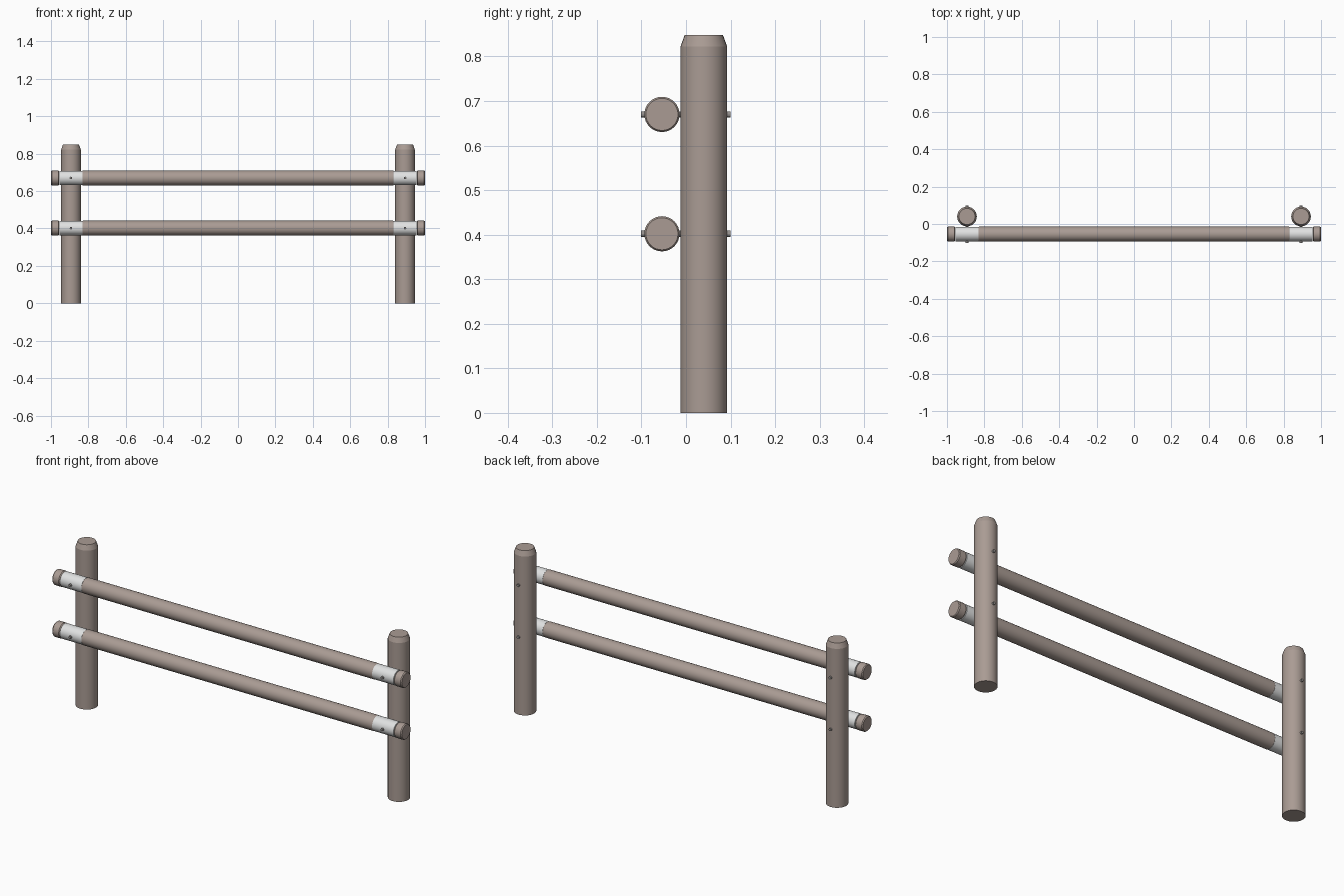
import bpy, math
from mathutils import Matrix

if "Cube" in bpy.data.objects:
    bpy.data.objects.remove(bpy.data.objects["Cube"])


def material(name, color):
    m = bpy.data.materials.new(name)
    m.diffuse_color = (*color, 1)
    m.use_nodes = True
    m.node_tree.nodes["Principled BSDF"].inputs["Base Color"].default_value = m.diffuse_color
    return m


WOOD = material("weathered wood", (0.40, 0.33, 0.295))
SLEEVE = material("pale sleeve", (0.75, 0.76, 0.76))
METAL = material("bolt metal", (0.30, 0.28, 0.27))


def lathe(name, profile, mat, matrix, sides=32):
    """Solid of revolution about local z from (radius, height) pairs."""
    verts, faces = [], []
    for r, h in profile:
        for i in range(sides):
            a = 2 * math.pi * i / sides
            verts.append((r * math.cos(a), r * math.sin(a), h))
    for k in range(len(profile) - 1):
        for i in range(sides):
            j = (i + 1) % sides
            faces.append((k * sides + i, k * sides + j,
                          (k + 1) * sides + j, (k + 1) * sides + i))
    last = (len(profile) - 1) * sides
    faces.append(tuple(reversed(range(sides))))
    faces.append(tuple(range(last, last + sides)))
    me = bpy.data.meshes.new(name)
    me.from_pydata(verts, [], faces)
    me.transform(matrix)
    me.materials.append(mat)
    ob = bpy.data.objects.new(name, me)
    bpy.context.collection.objects.link(ob)
    bpy.ops.object.select_all(action='DESELECT')
    ob.select_set(True)
    bpy.context.view_layer.objects.active = ob
    bpy.ops.object.shade_smooth_by_angle(angle=math.radians(15))
    return ob


POST_X, POST_Y, RAIL_Y = 0.893, 0.04, -0.054
ALONG_X = Matrix.Rotation(math.pi / 2, 4, 'Y')
ALONG_Y = Matrix.Rotation(-math.pi / 2, 4, 'X')

# Upright posts with chamfered tops
for side, sx in (("left", -1), ("right", 1)):
    lathe(f"{side}_post", [(0.0525, 0), (0.0525, 0.822), (0.043, 0.848)],
          WOOD, Matrix.Translation((sx * POST_X, POST_Y, 0)))

for level, z in (("lower", 0.402), ("upper", 0.67)):
    # Long rail, chamfered at both ends of its middle section
    lathe(f"{level}_rail",
          [(0.036, -0.835), (0.0395, -0.829), (0.0395, 0.829), (0.036, 0.835)],
          WOOD, Matrix.Translation((0, RAIL_Y, z)) @ ALONG_X)
    for side, sx in (("left", -1), ("right", 1)):
        # Rail end beyond the sleeve
        lathe(f"{level}_{side}_rail_end",
              [(0.036, -0.022), (0.0395, -0.017), (0.0395, 0.017), (0.036, 0.022)],
              WOOD, Matrix.Translation((sx * 0.978, RAIL_Y, z)) @ ALONG_X)
        # Pale sleeve where the rail meets the post
        lathe(f"{level}_{side}_sleeve",
              [(0.036, -0.062), (0.0385, -0.061), (0.0385, 0.061), (0.036, 0.062)],
              SLEEVE, Matrix.Translation((sx * POST_X, RAIL_Y, z)) @ ALONG_X)
        # Through bolt with both heads showing
        lathe(f"{level}_{side}_bolt",
              [(0.007, -0.101), (0.007, 0.1)],
              METAL, Matrix.Translation((sx * POST_X, 0, z)) @ ALONG_Y, 12)
